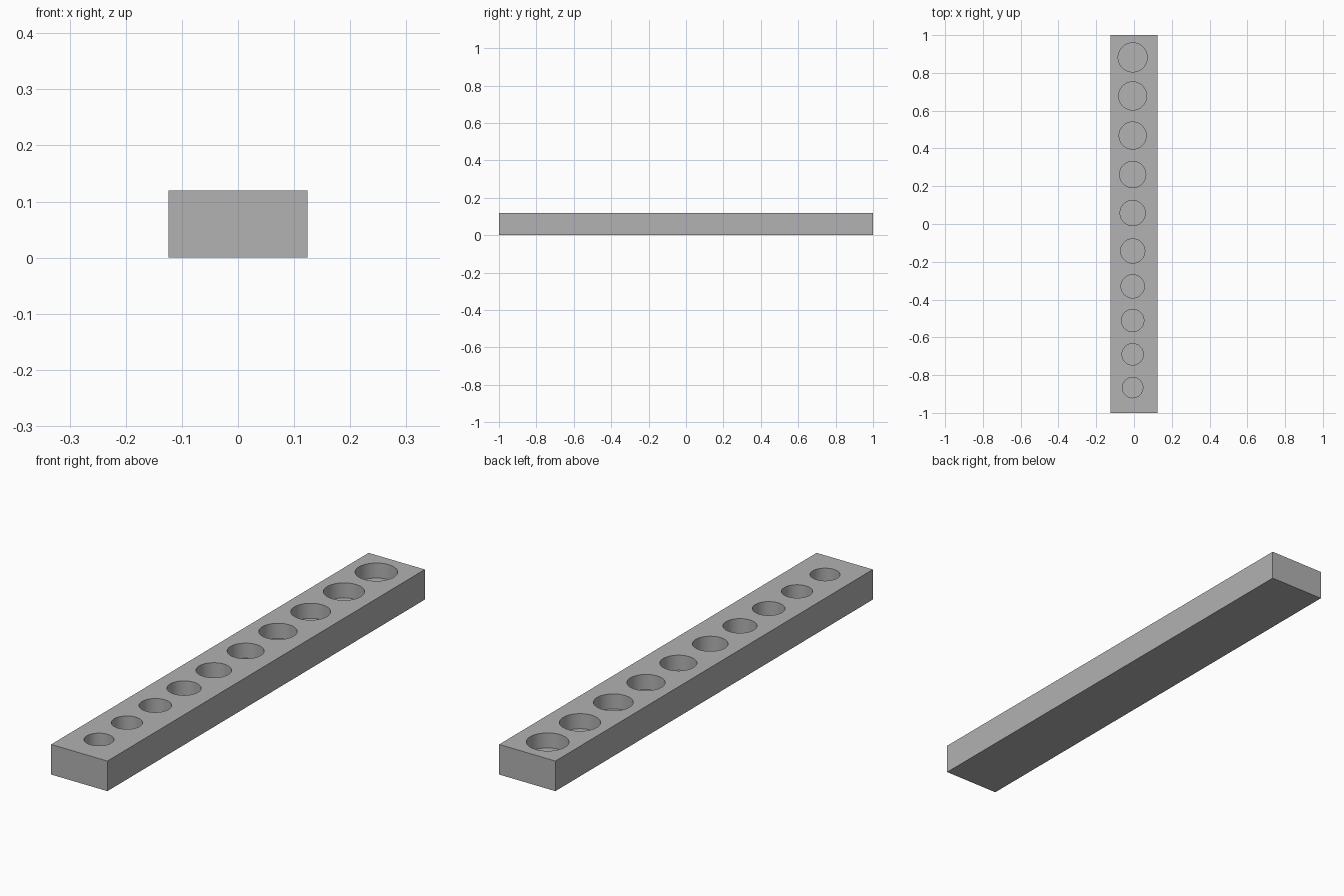
import bpy
import bmesh

default_cube = bpy.data.objects.get("Cube")
if default_cube:
    bpy.data.objects.remove(default_cube, do_unlink=True)

WIDTH, LENGTH, HEIGHT = 0.248, 2.0, 0.12
HOLE_X, HOLE_DEPTH = -0.007, 0.06
HOLE_Y = [-0.866, -0.69, -0.511, -0.33, -0.143, 0.058, 0.262, 0.468, 0.678, 0.882]
SMALL_RADIUS, LARGE_RADIUS = 0.054, 0.077

# Plain grey material
grey = bpy.data.materials.new("plain grey")
grey.use_nodes = True
colour = (0.445, 0.445, 0.445, 1)
grey.diffuse_color = colour
grey.node_tree.nodes["Principled BSDF"].inputs["Base Color"].default_value = colour


def make_object(name, bm):
    mesh = bpy.data.meshes.new(name)
    bm.to_mesh(mesh)
    bm.free()
    obj = bpy.data.objects.new(name, mesh)
    bpy.context.collection.objects.link(obj)
    mesh.materials.append(grey)
    return obj


# Rectangular bar
bm = bmesh.new()
bmesh.ops.create_cube(bm, size=1)
bmesh.ops.scale(bm, vec=(WIDTH, LENGTH, HEIGHT), verts=bm.verts)
bmesh.ops.translate(bm, vec=(0, 0, HEIGHT / 2), verts=bm.verts)
bar = make_object("holder_bar", bm)

# Row of round blind holes, growing towards the back
bm = bmesh.new()
for i, y in enumerate(HOLE_Y):
    radius = SMALL_RADIUS + (LARGE_RADIUS - SMALL_RADIUS) * i / (len(HOLE_Y) - 1)
    hole = bmesh.ops.create_cone(bm, cap_ends=True, segments=64, depth=2 * HOLE_DEPTH,
                                 radius1=radius, radius2=radius)
    bmesh.ops.translate(bm, vec=(HOLE_X, y, HEIGHT), verts=hole["verts"])
cutter = make_object("hole_cutter", bm)

cut = bar.modifiers.new("holes", "BOOLEAN")
cut.operation = "DIFFERENCE"
cut.solver = "EXACT"
cut.object = cutter

# Apply the cut, drop the cutter and smooth the hole walls
bpy.ops.object.select_all(action="DESELECT")
bar.select_set(True)
bpy.context.view_layer.objects.active = bar
bpy.ops.object.modifier_apply(modifier=cut.name)
bpy.data.objects.remove(cutter, do_unlink=True)
bpy.ops.object.shade_smooth_by_angle()
